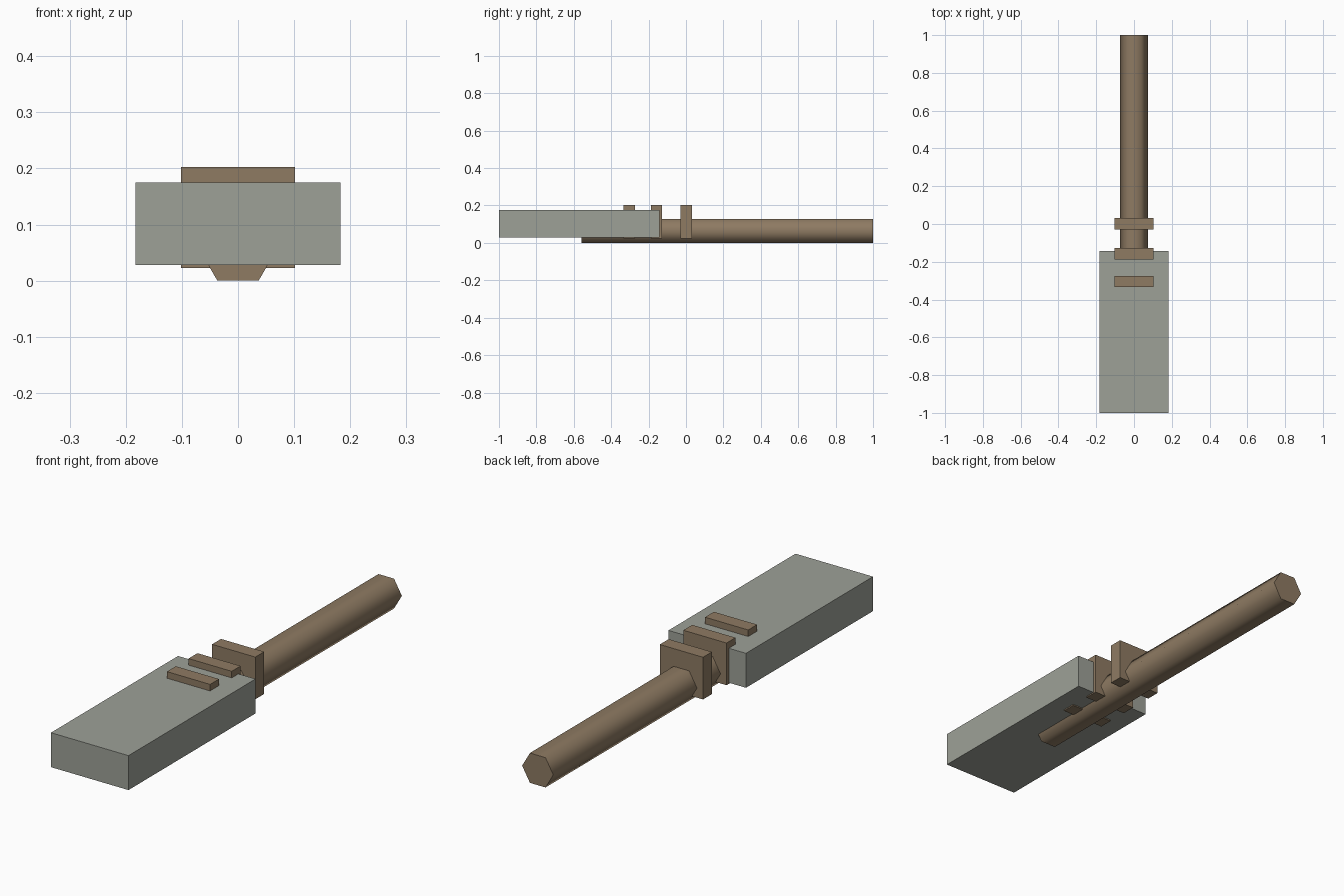
import bpy
from math import pi, radians

cube = bpy.data.objects.get("Cube")
if cube:
    bpy.data.objects.remove(cube, do_unlink=True)


def make_material(name, rgb):
    mat = bpy.data.materials.new(name)
    mat.use_nodes = True
    color = (*rgb, 1.0)
    mat.diffuse_color = color
    mat.node_tree.nodes["Principled BSDF"].inputs["Base Color"].default_value = color
    return mat


def add_box(name, low, high, mat):
    center = [(a + b) / 2 for a, b in zip(low, high)]
    bpy.ops.mesh.primitive_cube_add(size=1, location=center)
    obj = bpy.context.object
    obj.name = name
    obj.scale = [b - a for a, b in zip(low, high)]
    bpy.ops.object.transform_apply(location=False, rotation=False, scale=True)
    obj.data.materials.append(mat)
    return obj


stone = make_material("grey stone", (0.34, 0.355, 0.312))
wood = make_material("brown wood", (0.272, 0.197, 0.124))

# Stone head
add_box("head", (-0.183, -1, 0.028), (0.183, -0.143, 0.175), stone)

# Six-sided handle, lying flat and softly shaded along its length
radius = 0.0735
start, end = -0.56, 1.0
bpy.ops.mesh.primitive_cylinder_add(
    vertices=6, radius=radius, depth=end - start,
    location=(0, (start + end) / 2, radius * 0.866), rotation=(pi / 2, pi / 6, 0))
handle = bpy.context.object
handle.name = "handle"
handle.data.materials.append(wood)
bpy.ops.object.shade_smooth_by_angle(angle=radians(65))

# Bindings wrapped around the handle and head
for name, y in (("front_binding", -0.304), ("middle_binding", -0.158), ("rear_binding", 0.001)):
    add_box(name, (-0.102, y - 0.03, 0.023), (0.102, y + 0.03, 0.203), wood)
